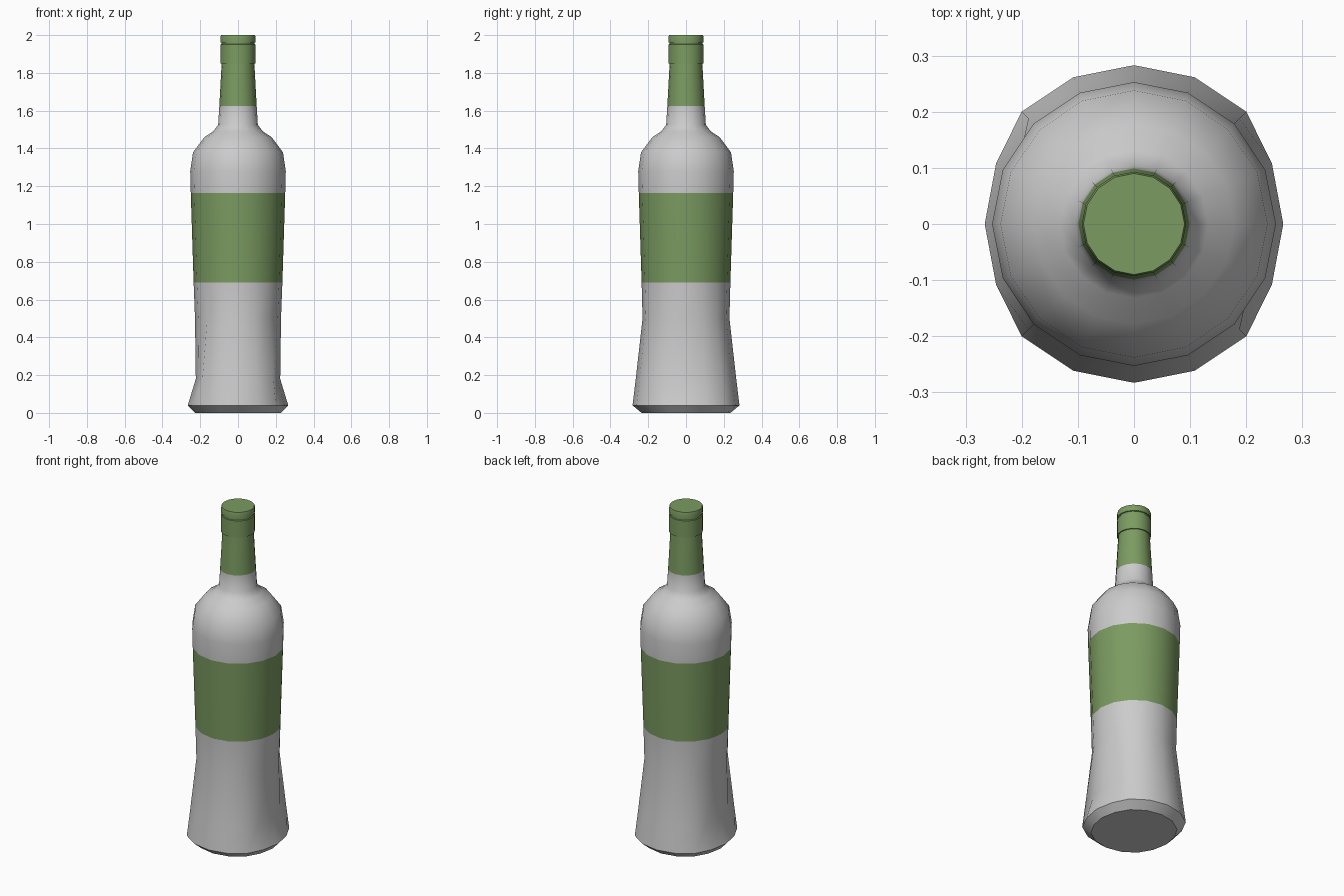
import bpy, bmesh, math

if "Cube" in bpy.data.objects:
    bpy.data.objects.remove(bpy.data.objects["Cube"])

SIDES = 16
green = bpy.data.materials.new("green_label")
green.diffuse_color = (0.2, 0.33, 0.12, 1)
green.use_nodes = True
green.node_tree.nodes["Principled BSDF"].inputs["Base Color"].default_value = green.diffuse_color
grey = bpy.data.materials.new("grey_glass")
grey.diffuse_color = (0.8, 0.8, 0.8, 1)
grey.use_nodes = True
grey.node_tree.nodes["Principled BSDF"].inputs["Base Color"].default_value = grey.diffuse_color


def lathe(name, profile, green_range, angle):
    """Profile rows: z, radius, x factor for the flattened left and right columns."""
    bm = bmesh.new()
    rings = []
    for z, r, side in profile:
        ring = []
        for i in range(SIDES):
            a = 2 * math.pi * i / SIDES
            x = r * math.cos(a)
            if abs(math.cos(a)) > 0.9:
                x *= side
            ring.append(bm.verts.new((x, r * math.sin(a), z)))
        rings.append(ring)
    for low, high in zip(rings, rings[1:]):
        for i in range(SIDES):
            j = (i + 1) % SIDES
            f = bm.faces.new((low[i], low[j], high[j], high[i]))
            mid = (low[i].co.z + high[i].co.z) / 2
            f.material_index = int(green_range(mid))
    bm.faces.new(rings[0][::-1]).material_index = int(green_range(profile[0][0]))
    bm.faces.new(rings[-1]).material_index = int(green_range(profile[-1][0]))
    me = bpy.data.meshes.new(name)
    bm.to_mesh(me)
    bm.free()
    me.materials.append(grey)
    me.materials.append(green)
    ob = bpy.data.objects.new(name, me)
    bpy.context.collection.objects.link(ob)
    bpy.ops.object.select_all(action='DESELECT')
    ob.select_set(True)
    bpy.context.view_layer.objects.active = ob
    bpy.ops.object.shade_smooth_by_angle(angle=math.radians(angle))
    return ob


# Bottle body with pinched lower sides, label band and neck sleeve
lathe("bottle", [
    (0.0, 0.235, 0.97), (0.04, 0.283, 0.94), (0.18, 0.266, 0.84),
    (0.50, 0.230, 0.99), (0.69, 0.235, 1), (1.165, 0.250, 1),
    (1.28, 0.253, 1), (1.38, 0.238, 1), (1.46, 0.178, 1),
    (1.49, 0.132, 1), (1.525, 0.105, 1), (1.625, 0.099, 1),
    (1.86, 0.086, 1)],
    lambda z: 0.69 < z < 1.165 or z > 1.625, 40)

# Screw cap with a groove near the top
lathe("cap", [
    (1.85, 0.093, 1), (1.95, 0.093, 1), (1.952, 0.088, 1),
    (1.96, 0.088, 1), (1.962, 0.093, 1), (1.99, 0.093, 1), (2.0, 0.09, 1)],
    lambda z: True, 35)
